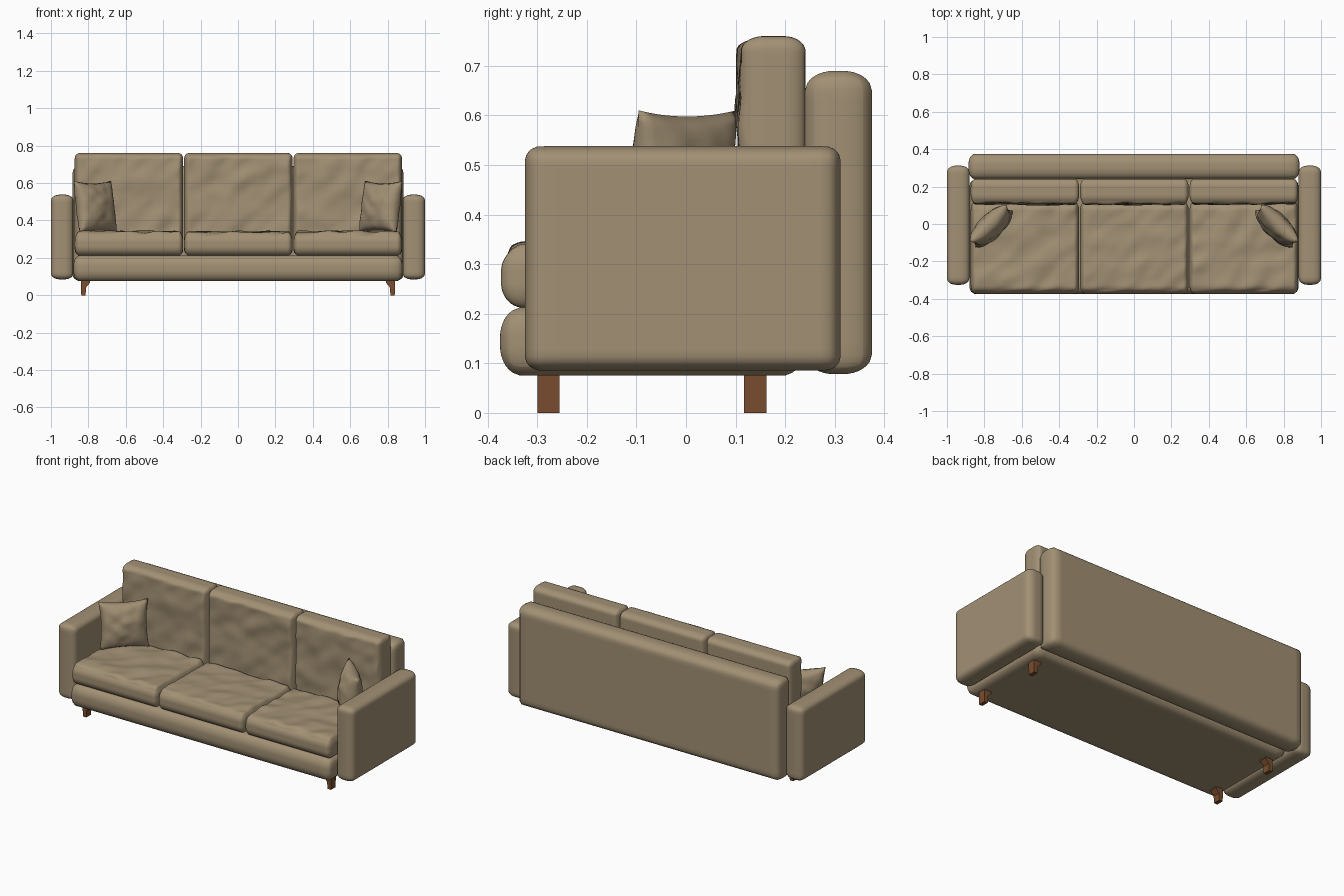
import bpy, bmesh, math
from mathutils import Vector, Matrix, noise

if "Cube" in bpy.data.objects:
    bpy.data.objects.remove(bpy.data.objects["Cube"])


def material(name, rgb):
    m = bpy.data.materials.new(name)
    m.diffuse_color = (*rgb, 1)
    m.use_nodes = True
    m.node_tree.nodes["Principled BSDF"].inputs["Base Color"].default_value = m.diffuse_color
    return m


FABRIC = material("tan_fabric", (0.36, 0.28, 0.175))
WOOD = material("brown_wood", (0.19, 0.075, 0.027))


def finish(name, bm, mat, smooth=True):
    bmesh.ops.recalc_face_normals(bm, faces=bm.faces)
    me = bpy.data.meshes.new(name)
    bm.to_mesh(me)
    bm.free()
    ob = bpy.data.objects.new(name, me)
    bpy.context.collection.objects.link(ob)
    me.materials.append(mat)
    for p in me.polygons:
        p.use_smooth = smooth
    return ob


def soft_box(name, lo, hi, radii, crease=None, cuts=23):
    """Upholstered block with a different rounding on each axis.
    crease = outward direction of the side that gets fabric folds."""
    lo, hi = Vector(lo), Vector(hi)
    mid, half = (lo + hi) / 2, (hi - lo) / 2
    bm = bmesh.new()
    bmesh.ops.create_cube(bm, size=2)
    bmesh.ops.subdivide_edges(bm, edges=bm.edges[:], cuts=cuts, use_grid_fill=True)
    for v in bm.verts:
        u = v.co.copy()
        p, inner, d = Vector(), Vector(), Vector()
        for i in range(3):
            s = 0.3 * u[i] + 0.7 * math.sin(u[i] * math.pi / 2)  # denser near edges
            p[i] = s * half[i]
            lim = half[i] - radii[i]
            inner[i] = max(-lim, min(lim, p[i]))
            d[i] = (p[i] - inner[i]) / radii[i]
        if d.length > 1e-6:
            # push the surface onto the rounded edge
            d *= max(abs(c) for c in d) / d.length
            p = Vector([inner[i] + d[i] * radii[i] for i in range(3)])
        v.co = p + mid
        if crease:
            c = Vector(crease)
            if u.dot(c) > 0.99:
                # diagonal folds made from stretched ridged noise
                q = v.co
                a, b = q.x, q.y + q.z
                n = noise.noise(Vector((a * 4 + b * 5, (b - a) * 11, 3.7)))
                n += 0.5 * noise.noise(Vector((a * 9, b * 13, 8.1)))
                edge = 1
                for i in range(3):
                    if not c[i]:
                        edge *= min(1, (1 - abs(u[i])) * 6)
                v.co += c * edge * (0.004 + 0.010 * n)
    return finish(name, bm, FABRIC)


# Frame: base and backrest
soft_box("base", (-0.88, -0.375, 0.075), (0.88, 0.24, 0.213), (0.03, 0.045, 0.06))
soft_box("backrest", (-0.885, 0.24, 0.078), (0.885, 0.375, 0.69), (0.03, 0.06, 0.04))

# Seat and back cushions
for i, label in enumerate(("left", "middle", "right")):
    x = (i - 1) * 0.585 + 0.002
    soft_box(label + "_seat_cushion", (x - 0.29, -0.373, 0.212), (x + 0.29, 0.118, 0.335),
             (0.025, 0.045, 0.05), (0, 0, 1), 39)
    soft_box(label + "_back_cushion", (x - 0.29, 0.112, 0.215), (x + 0.29, 0.241, 0.76),
             (0.025, 0.045, 0.03), (0, -1, 0), 39)


def pillow(name, side):
    """Square throw pillow with pointed corners, leaning into the corner."""
    bm = bmesh.new()
    bmesh.ops.create_cube(bm, size=2)
    bmesh.ops.subdivide_edges(bm, edges=bm.edges[:], cuts=23, use_grid_fill=True)
    # keep only front and back skins, joined along the seam
    bmesh.ops.delete(bm, geom=[f for f in bm.faces if abs(f.normal.y) < 0.5], context='FACES')
    for v in bm.verts:
        u, s, w = v.co
        puff = max(0, (1 - u * u) * (1 - w * w)) ** 0.42
        fold = 0.008 * noise.noise(Vector((u * 2.5, s, w * 2.5))) * puff
        v.co = Vector((0.14 * u * (1 - 0.09 * (1 - w * w)),
                       s * 0.062 * puff + fold,
                       0.14 * w * (1 - 0.09 * (1 - u * u))))
    bmesh.ops.remove_doubles(bm, verts=bm.verts[:], dist=0.0002)
    turn = Matrix.Rotation(math.radians(-45 * side), 4, 'Z') @ Matrix.Rotation(math.radians(-9), 4, 'X')
    bm.transform(Matrix.Translation((0.763 * side, -0.012, 0.472)) @ turn)
    finish(name, bm, FABRIC)


# Leg outline seen from the front, extruded in depth
LEG = [(0.838, 0), (0.815, 0), (0.812, 0.042), (0.79, 0.068), (0.79, 0.085), (0.84, 0.085)]


def leg(name, side, y0, y1):
    bm = bmesh.new()
    face = bm.faces.new([bm.verts.new((side * x, y0, z)) for x, z in LEG])
    ext = bmesh.ops.extrude_face_region(bm, geom=[face])
    for g in ext["geom"]:
        if isinstance(g, bmesh.types.BMVert):
            g.co.y = y1
    finish(name, bm, WOOD, smooth=False)


# Arms, pillows and legs on both sides
for side, label in ((-1, "left"), (1, "right")):
    xs = sorted((0.88 * side, 1.0 * side))
    soft_box(label + "_arm", (xs[0], -0.325, 0.085), (xs[1], 0.312, 0.538), (0.05, 0.033, 0.03))
    pillow(label + "_pillow", side)
    leg(label + "_front_leg", side, -0.30, -0.255)
    leg(label + "_back_leg", side, 0.117, 0.162)
